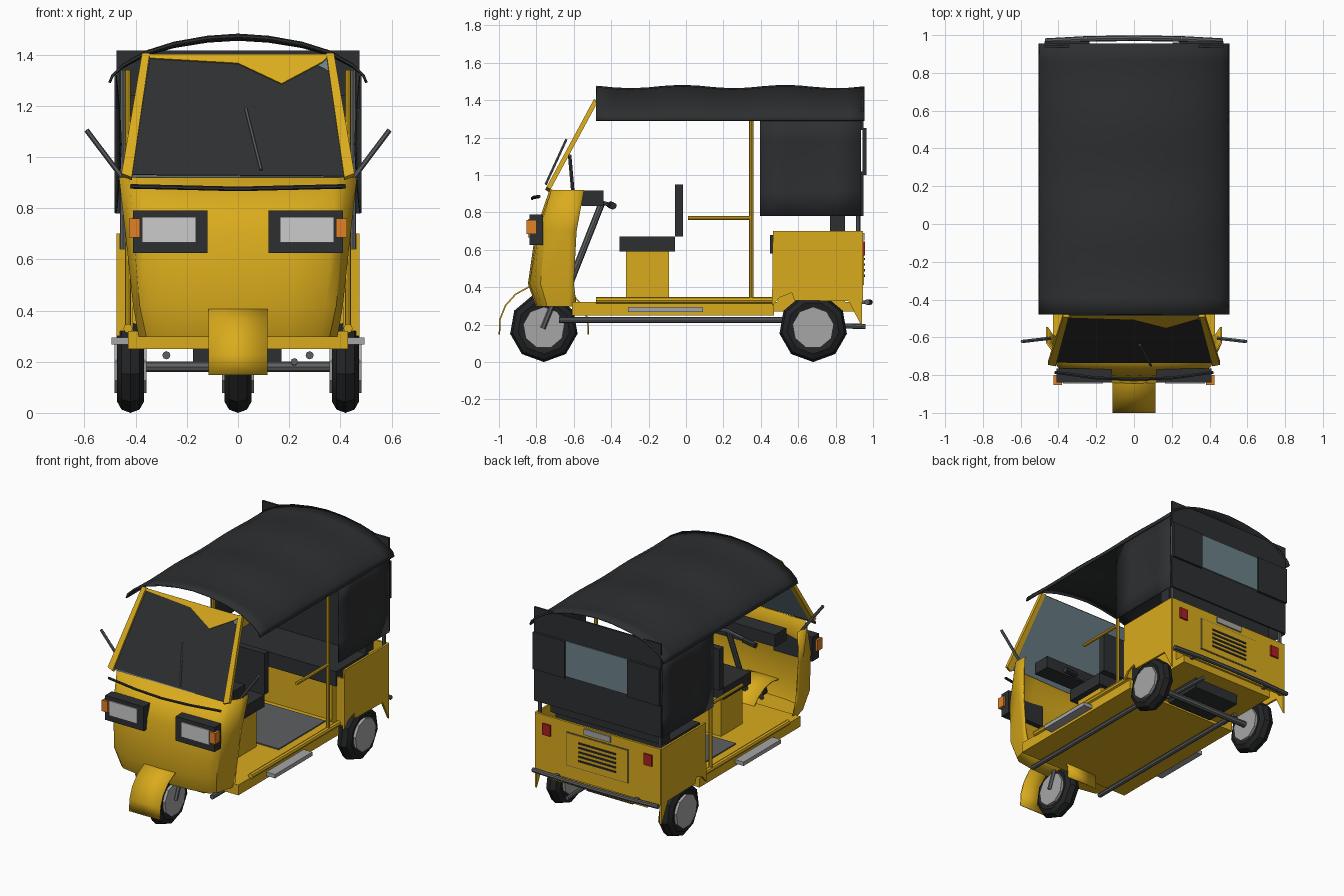
import bpy, bmesh, math
from mathutils import Vector, Matrix

if "Cube" in bpy.data.objects:
    bpy.data.objects.remove(bpy.data.objects["Cube"])


def material(name, r, g, b):
    m = bpy.data.materials.new(name)
    m.diffuse_color = (r, g, b, 1)
    m.use_nodes = True
    m.node_tree.nodes["Principled BSDF"].inputs["Base Color"].default_value = m.diffuse_color
    return m


YELLOW = material("yellow_paint", 0.70, 0.41, 0.012)
BLACK = material("black_canvas", 0.026, 0.028, 0.03)
RUBBER = material("tyre_rubber", 0.016, 0.017, 0.018)
STEEL = material("steel", 0.11, 0.115, 0.12)
SILVER = material("silver", 0.38, 0.38, 0.38)
GLASS = material("window_glass", 0.15, 0.22, 0.25)
LENS = material("lamp_lens", 0.62, 0.64, 0.61)
ORANGE = material("indicator_orange", 0.75, 0.22, 0.02)
RED = material("tail_red", 0.40, 0.015, 0.015)


def finish(name, bm, mat, smooth=False, thick=0):
    bmesh.ops.recalc_face_normals(bm, faces=bm.faces)
    me = bpy.data.meshes.new(name)
    bm.to_mesh(me)
    bm.free()
    me.materials.append(mat)
    ob = bpy.data.objects.new(name, me)
    bpy.context.collection.objects.link(ob)
    if thick:
        mod = ob.modifiers.new("thickness", 'SOLIDIFY')
        mod.thickness, mod.offset = thick, 0
    if smooth:
        bpy.context.view_layer.objects.active = ob
        ob.select_set(True)
        bpy.ops.object.shade_smooth_by_angle(angle=math.radians(35))
        ob.select_set(False)
    return ob


def box(name, x, y, z, mat):
    bm = bmesh.new()
    size = [b - a for a, b in (x, y, z)]
    mid = [(a + b) / 2 for a, b in (x, y, z)]
    bmesh.ops.create_cube(bm, size=1, matrix=Matrix.Translation(mid) @ Matrix.Diagonal((*size, 1)))
    return finish(name, bm, mat)


def tube(name, pts, r, mat, sides=8):
    bm = bmesh.new()
    for p, q in zip(pts, pts[1:]):
        p, q = Vector(p), Vector(q)
        d = q - p
        m = Matrix.Translation((p + q) / 2) @ d.to_track_quat('Z', 'Y').to_matrix().to_4x4()
        bmesh.ops.create_cone(bm, cap_ends=True, segments=sides, radius1=r, radius2=r, depth=d.length, matrix=m)
    return finish(name, bm, mat, sides > 5)


def loft(name, rows, mat, smooth=True, thick=0, closed=False, cap_first=False):
    bm = bmesh.new()
    vs = [[bm.verts.new(p) for p in row] for row in rows]
    n = len(rows[0])
    for a, b in zip(vs, vs[1:]):
        for i in range(n if closed else n - 1):
            j = (i + 1) % n
            bm.faces.new((a[i], a[j], b[j], b[i]))
    if cap_first:
        bm.faces.new(vs[0])
    return finish(name, bm, mat, smooth, thick)


def panel(name, pts, mat, thick):
    bm = bmesh.new()
    bm.faces.new([bm.verts.new(p) for p in pts])
    return finish(name, bm, mat, False, thick)


def wheel(name, x, y):
    # Nine-sided lathed tyre with a silver hub
    prof = [(0.10, -0.04), (0.14, -0.052), (0.17, -0.035), (0.183, 0),
            (0.17, 0.035), (0.14, 0.052), (0.10, 0.04)]
    rows = []
    for i in range(10):
        a = -math.pi / 2 + math.tau * i / 9
        rows.append([(x + w, y + r * math.cos(a), 0.183 + r * math.sin(a)) for r, w in prof])
    bm_tyre = loft(name + "_tyre", rows, RUBBER)
    tube(name + "_hub", [(x - 0.062, y, 0.183), (x + 0.062, y, 0.183)], 0.112, SILVER, 9)


SIDES = (("right", 1), ("left", -1))

# Wheels, fork and front mudguard
wheel("front_wheel", 0, -0.76)
for side, s in SIDES:
    wheel(side + "_rear_wheel", s * 0.42, 0.68)
    tube(side + "_fork", [(s * 0.068, -0.765, 0.18), (s * 0.068, -0.70, 0.34)], 0.014, STEEL, 6)
arc = [math.radians(-8 + 196 * i / 10) for i in range(11)]
loft("front_mudguard", [[(x, -0.76 + 0.24 * math.cos(a), 0.18 + 0.235 * math.sin(a)) for a in arc]
                        for x in (-0.115, 0.115)], YELLOW, thick=0.008)

# Chassis, floor and drive
box("floor", (-0.43, 0.43), (-0.61, 0.47), (0.25, 0.32), YELLOW)
box("rear_floor", (-0.36, 0.36), (0.47, 0.93), (0.27, 0.32), YELLOW)
box("floor_mat", (-0.34, 0.34), (-0.05, 0.45), (0.32, 0.328), STEEL)
tube("rear_axle", [(-0.38, 0.68, 0.18), (0.38, 0.68, 0.18)], 0.021, STEEL)
box("engine", (-0.175, 0.17), (0.55, 0.82), (0.2, 0.28), BLACK)
tube("exhaust", [(0.22, 0.6, 0.2), (0.22, 0.96, 0.19)], 0.014, STEEL)
for side, s in SIDES:
    tube(side + "_chassis_tube", [(s * 0.28, -0.68, 0.225), (s * 0.28, 0.68, 0.225)], 0.016, STEEL)
    tube(side + "_sill_rail", [(s * 0.43, -0.48, 0.33), (s * 0.43, 0.47, 0.33)], 0.018, YELLOW)
    box(side + "_step", sorted((s * 0.43, s * 0.495)), (-0.31, 0.09), (0.268, 0.294), SILVER)

# Front cowl: half sections mirrored across the centre, lofted upward
cowl = []
for z, front, corner, cx, side, back in ((0.30, -0.80, -0.755, 0.355, 0.385, -0.585), (0.42, -0.84, -0.79, 0.38, 0.405, -0.60),
                                         (0.70, -0.80, -0.765, 0.405, 0.435, -0.585), (0.92, -0.725, -0.70, 0.42, 0.46, -0.545)):
    half = [(0, front), (cx * 0.55, front + 0.008), (cx * 0.9, corner - 0.015), (cx, corner + 0.015),
            (side, -0.63), (side, back)]
    cowl.append([(-x, y, z) for x, y in half[:0:-1]] + [(x, y, z) for x, y in half])
loft("front_cowl", cowl, YELLOW, thick=0.01, cap_first=True)
tube("cowl_trim", [(-0.42, -0.785, 0.885), (-0.2, -0.815, 0.88), (0, -0.822, 0.875),
                   (0.2, -0.815, 0.88), (0.42, -0.785, 0.885)], 0.009, BLACK, 6)

# Lamps
for side, s in SIDES:
    box(side + "_headlamp_frame", sorted((s * 0.12, s * 0.41)), (-0.838, -0.765), (0.625, 0.79), BLACK)
    box(side + "_headlamp_lens", sorted((s * 0.165, s * 0.375)), (-0.845, -0.83), (0.665, 0.765), LENS)
    box(side + "_indicator", sorted((s * 0.382, s * 0.425)), (-0.852, -0.80), (0.685, 0.76), ORANGE)


# Windscreen: everything lies on a sloping plane (d moves toward the front)
def screen(x, z, d=0.0):
    return (x, -0.73 + (z - 0.92) * 0.54 - d, z)


panel("windscreen_tint", [screen(x, z, 0.008) for x, z in
                          ((-0.415, 0.93), (0.42, 0.925), (0.365, 1.33), (0.27, 1.38), (-0.345, 1.385))], BLACK, 0.004)
panel("windscreen_glass", [screen(x, z) for x, z in
                           ((-0.42, 0.92), (0.42, 0.92), (0.36, 1.39), (-0.36, 1.39))], GLASS, 0.004)
panel("windscreen_header", [screen(x, z, 0.016) for x, z in
                            ((-0.35, 1.40), (-0.345, 1.385), (0, 1.365), (0.17, 1.285), (0.33, 1.37), (0.36, 1.40))], YELLOW, 0.008)
tube("wiper", [(0.03, -0.64, 1.19), (0.09, -0.75, 0.95)], 0.007, STEEL, 6)
for side, s in SIDES:
    panel(side + "_windscreen_pillar", [screen(s * x, z, 0.01) for x, z in
                                        ((0.415, 0.915), (0.455, 0.93), (0.375, 1.40), (0.345, 1.40))], YELLOW, 0.025)
    tube(side + "_mirror_stalk", [(s * 0.445, -0.605, 0.91), (s * 0.592, -0.622, 1.105)], 0.01, STEEL, 6)

# Dashboard and handlebar
box("dashboard", (-0.36, 0.36), (-0.56, -0.44), (0.835, 0.918), BLACK)
tube("handlebar", [(-0.2, -0.405, 0.84), (0, -0.44, 0.85), (0.2, -0.405, 0.84)], 0.011, STEEL, 6)
for side, s in SIDES:
    tube(side + "_grip", [(s * 0.15, -0.405, 0.84), (s * 0.25, -0.39, 0.835)], 0.02, BLACK, 6)
tube("steering_column", [(0, -0.45, 0.85), (0, -0.66, 0.32)], 0.018, STEEL)

# Driver seat and passenger bench
box("driver_seat_base", (-0.2, 0.2), (-0.32, -0.09), (0.32, 0.59), YELLOW)
box("driver_cushion", (-0.24, 0.24), (-0.355, -0.06), (0.59, 0.67), BLACK)
box("driver_backrest", (-0.24, 0.24), (-0.06, -0.015), (0.67, 0.95), BLACK)
box("bench_base", (-0.36, 0.36), (0.49, 0.85), (0.32, 0.58), YELLOW)
box("bench_cushion", (-0.42, 0.42), (0.45, 0.80), (0.58, 0.68), BLACK)
box("bench_backrest", (-0.42, 0.42), (0.77, 0.85), (0.68, 1.05), BLACK)

# Rear body sides with wheel cut-out, posts, grab rails and curtains
outline = [(0.465, 0.70), (0.94, 0.70), (0.94, 0.19), (0.87, 0.325), (0.58, 0.33),
           (0.565, 0.37), (0.5, 0.345), (0.46, 0.30)]
for side, s in SIDES:
    panel(side + "_rear_body_side", [(s * 0.468, y, z) for y, z in outline], YELLOW, 0.014)
    box(side + "_body_front_flange", sorted((s * 0.41, s * 0.47)), (0.462, 0.475), (0.32, 0.64), YELLOW)
    tube(side + "_door_post", [(s * 0.43, 0.35, 0.33), (s * 0.43, 0.35, 1.34)], 0.012, YELLOW)
    tube(side + "_grab_rail", [(s * 0.43, 0.35, 0.77), (s * 0.43, 0.01, 0.77)], 0.011, YELLOW)
    tube(side + "_rear_post", [(s * 0.45, 0.92, 0.33), (s * 0.45, 0.92, 1.34)], 0.012, STEEL)
    rows = [[(s * (0.478 - 0.02 * math.sin(math.pi * v / 4) * math.sin(math.pi * u / 4)), 0.395 + 0.135 * u, 0.78 + 0.135 * v)
             for u in range(5)] for v in range(5)]
    loft(side + "_curtain", rows, BLACK, thick=0.008)

# Rear body panel with hatch, louvres, plate and lamps
box("rear_panel", (-0.47, 0.47), (0.93, 0.945), (0.32, 0.70), YELLOW)
box("hatch_seam", (-0.235, 0.235), (0.94, 0.947), (0.405, 0.635), STEEL)
box("engine_hatch", (-0.229, 0.229), (0.94, 0.951), (0.411, 0.629), YELLOW)
for i in range(5):
    z = 0.455 + 0.03 * i
    box(f"louvre_{i + 1}", (-0.14, 0.14), (0.945, 0.956), (z, z + 0.012), BLACK)
box("number_plate", (-0.1, 0.1), (0.94, 0.955), (0.65, 0.69), SILVER)
for side, s in SIDES:
    box(side + "_tail_lamp", sorted((s * 0.35, s * 0.41)), (0.94, 0.957), (0.57, 0.645), RED)
tube("rear_bumper", [(-0.47, 0.968, 0.32), (-0.25, 0.98, 0.32), (0, 0.984, 0.32),
                     (0.25, 0.98, 0.32), (0.47, 0.968, 0.32)], 0.015, STEEL)
for side, s in SIDES:
    box(side + "_bumper_bracket", (s * 0.3 - 0.012, s * 0.3 + 0.012), (0.9, 0.975), (0.31, 0.33), STEEL)

# Canvas back with window
box("back_canvas_lower", (-0.475, 0.475), (0.935, 0.948), (0.78, 1.02), BLACK)
box("back_canvas_upper", (-0.475, 0.475), (0.935, 0.948), (1.24, 1.415), BLACK)
for side, s in SIDES:
    box(side + "_back_canvas", sorted((s * 0.235, s * 0.475)), (0.945, 0.965), (1.0, 1.25), BLACK)
box("back_window", (-0.24, 0.24), (0.945, 0.955), (1.01, 1.25), GLASS)

# Arched roof canvas, sagging slightly between its hoops
arch = [(0, 1.468), (0.12, 1.46), (0.25, 1.438), (0.36, 1.405), (0.45, 1.355), (0.49, 1.318), (0.502, 1.29)]
arch = [(-x, z) for x, z in arch[:0:-1]] + arch
rows = []
for i in range(17):
    y = -0.48 + 1.435 * i / 16
    sag = 0.009 * math.cos(math.tau * (y + 0.02) / 0.55)
    rows.append([(x, y, z + sag * (z - 1.29) / 0.178) for x, z in arch])
loft("roof_canvas", rows, BLACK, thick=0.01)
